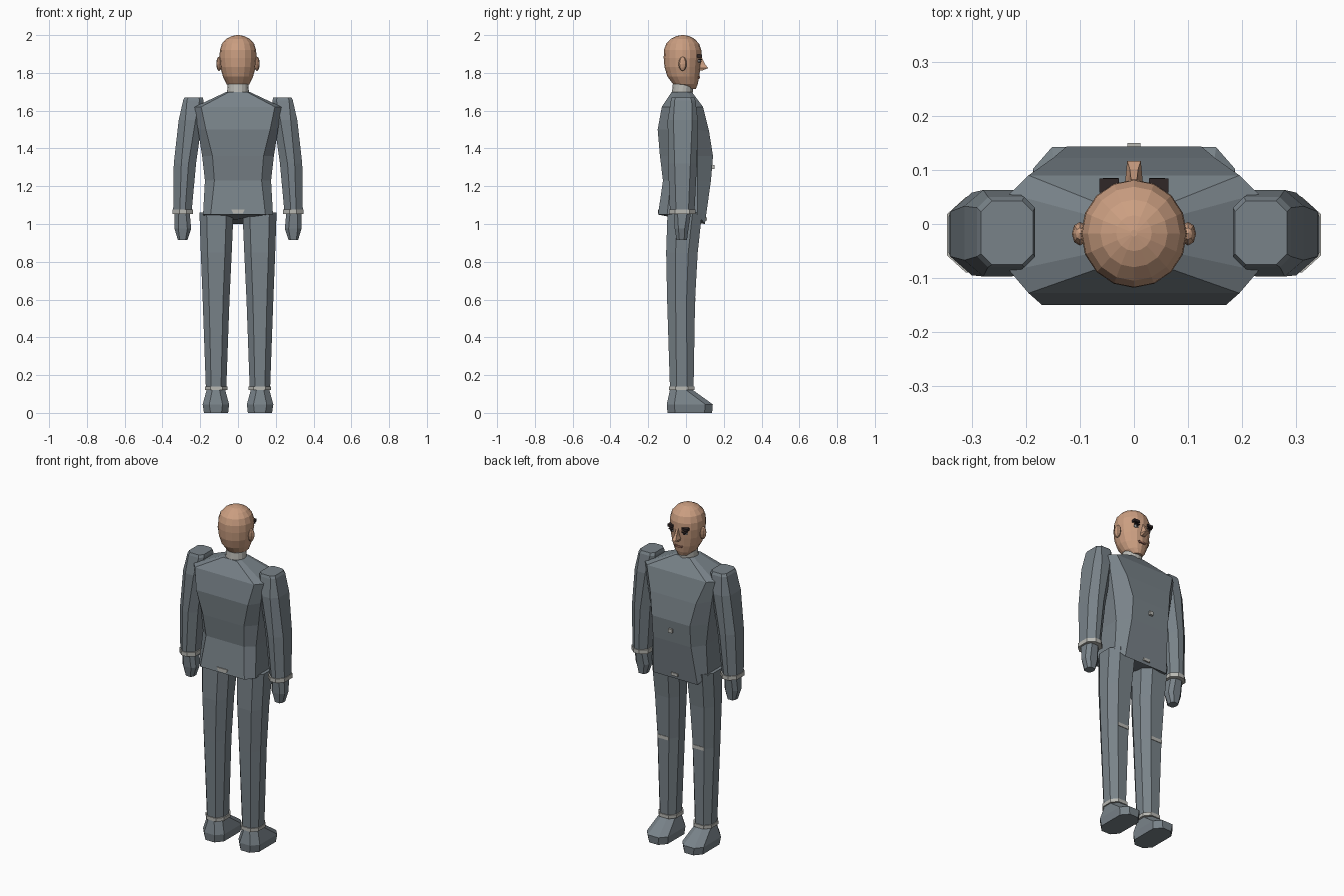
import bpy, bmesh, math


def material(name, rgb):
    m = bpy.data.materials.new(name)
    m.diffuse_color = (*rgb, 1)
    return m


SUIT = material("suit grey", (0.19, 0.225, 0.25))
SHIRT = material("shirt light grey", (0.48, 0.48, 0.45))
SKIN = material("skin", (0.60, 0.345, 0.22))
DARK = material("dark hair", (0.03, 0.02, 0.02))
EYE = material("eye white", (0.55, 0.55, 0.55))
LIP = material("lip brown", (0.38, 0.17, 0.12))


def loft(name, rings, mat):
    """Join equal-length rings of points with quads and cap both ends."""
    bm = bmesh.new()
    rows = [[bm.verts.new(p) for p in r] for r in rings]
    n = len(rows[0])
    for a, b in zip(rows, rows[1:]):
        for i in range(n):
            bm.faces.new((a[i], a[(i + 1) % n], b[(i + 1) % n], b[i]))
    bm.faces.new(rows[0])
    bm.faces.new(rows[-1])
    bmesh.ops.recalc_face_normals(bm, faces=bm.faces)
    me = bpy.data.meshes.new(name)
    bm.to_mesh(me)
    bm.free()
    me.materials.append(mat)
    ob = bpy.data.objects.new(name, me)
    bpy.context.collection.objects.link(ob)
    return ob


def octagon(z, x0, x1, y0, y1, cx, cy, s=1):
    """Rectangle with cut corners; s=-1 mirrors it."""
    pts = [(x0 + cx, y0), (x1 - cx, y0), (x1, y0 + cy), (x1, y1 - cy),
           (x1 - cx, y1), (x0 + cx, y1), (x0, y1 - cy), (x0, y0 + cy)]
    return [(s * x, y, z) for x, y in pts]


def ellipse(z, rx, y0, y1, n=16):
    ry, cy = (y1 - y0) / 2, (y0 + y1) / 2
    return [(rx * math.cos(math.tau * i / n), cy + ry * math.sin(math.tau * i / n), z)
            for i in range(n)]


def box(name, x0, x1, y0, y1, z0, z1, mat, taper=0.0):
    def ring(z, t):
        return [(x0 + t, y0, z), (x1 - t, y0, z), (x1 - t, y1, z), (x0 + t, y1, z)]
    return loft(name, [ring(z0, taper), ring(z1, 0)], mat)


def ball(name, loc, size, mat, u=10, v=6):
    bm = bmesh.new()
    bmesh.ops.create_uvsphere(bm, u_segments=u, v_segments=v, radius=1)
    for p in bm.verts:
        p.co = [c * k + o for c, k, o in zip(p.co, size, loc)]
    me = bpy.data.meshes.new(name)
    bm.to_mesh(me)
    bm.free()
    me.materials.append(mat)
    ob = bpy.data.objects.new(name, me)
    bpy.context.collection.objects.link(ob)


# Jacket: (z, back half width, back y, side x, side back y, side front y, front half width, front y, front z)
def jacket_ring(z, xb, yb, xs, sb, sf, xf, yf, zf):
    return [(-xb, yb, z), (xb, yb, z), (xs, sb, z), (xs, sf, z),
            (xf, yf, zf), (-xf, yf, zf), (-xs, sf, z), (-xs, sb, z)]


loft("jacket", [jacket_ring(*r) for r in [
    (1.05, 0.145, -0.148, 0.185, -0.10, 0.06, 0.145, 0.100, 1.00),
    (1.23, 0.125, -0.122, 0.175, -0.08, 0.06, 0.125, 0.132, 1.23),
    (1.36, 0.135, -0.138, 0.190, -0.08, 0.06, 0.125, 0.143, 1.36),
    (1.50, 0.170, -0.150, 0.212, -0.09, 0.06, 0.150, 0.122, 1.49),
    (1.62, 0.195, -0.128, 0.230, -0.087, 0.056, 0.195, 0.090, 1.62),
    (1.70, 0.045, -0.075, 0.060, -0.05, 0.01, 0.045, 0.030, 1.70)]], SUIT)

# Collar, buttons and hem tabs
loft("collar", [ellipse(1.69, 0.058, -0.075, 0.035), ellipse(1.74, 0.055, -0.07, 0.04)], SHIRT)
box("button", -0.012, 0.012, 0.13, 0.150, 1.29, 1.312, SHIRT)
box("back_hem_tab", -0.036, 0.036, -0.149, -0.141, 1.056, 1.077, SHIRT, 0.01)
box("front_hem_tab", -0.022, 0.022, 0.101, 0.110, 1.018, 1.035, SHIRT)

for s, side in ((-1, "left"), (1, "right")):
    # Sleeve, shirt cuff and hand
    loft(side + "_sleeve", [octagon(*r, s) for r in [
        (1.07, 0.245, 0.343, -0.085, 0.045, 0.035, 0.032),
        (1.32, 0.222, 0.340, -0.095, 0.058, 0.04, 0.035),
        (1.55, 0.190, 0.314, -0.097, 0.063, 0.035, 0.03),
        (1.655, 0.183, 0.290, -0.080, 0.050, 0.02, 0.02),
        (1.67, 0.187, 0.283, -0.075, 0.043, 0.02, 0.02)]], SUIT)
    loft(side + "_cuff", [octagon(z, 0.238, 0.346, -0.09, 0.05, 0.035, 0.032, s)
                          for z in (1.052, 1.076)], SHIRT)
    loft(side + "_hand", [octagon(*r, s) for r in [
        (0.915, 0.268, 0.318, -0.05, 0.005, 0.01, 0.015),
        (0.975, 0.248, 0.336, -0.06, 0.013, 0.02, 0.02),
        (1.055, 0.255, 0.335, -0.065, 0.025, 0.02, 0.02)]], SUIT)

    # Trouser leg with knee stripe and hem
    loft(side + "_leg", [octagon(*r, s) for r in [
        (0.13, 0.062, 0.170, -0.085, 0.040, 0.028, 0.035),
        (0.60, 0.045, 0.187, -0.100, 0.048, 0.034, 0.045),
        (0.85, 0.033, 0.197, -0.105, 0.062, 0.036, 0.05),
        (1.06, 0.024, 0.204, -0.098, 0.085, 0.038, 0.05)]], SUIT)
    a, b = sorted((s * 0.079, s * 0.153))
    box(side + "_knee_stripe", a, b, 0.043, 0.051, 0.59, 0.61, SHIRT)
    loft(side + "_trouser_hem", [octagon(z, 0.055, 0.174, -0.09, 0.045, 0.028, 0.035, s)
                                 for z in (0.12, 0.14)], SHIRT)

    # Shoe
    loft(side + "_shoe", [octagon(*r, s) for r in [
        (0.0, 0.052, 0.180, -0.098, 0.138, 0.035, 0.04),
        (0.045, 0.047, 0.187, -0.102, 0.142, 0.035, 0.04),
        (0.122, 0.068, 0.166, -0.085, 0.035, 0.03, 0.035)]], SUIT)

    # Ear, eye and eyebrow
    ball(side + "_ear", (s * 0.1, -0.018, 1.848), (0.015, 0.022, 0.038), SKIN, 8, 6)
    ball(side + "_eye", (s * 0.042, 0.069, 1.862), (0.016, 0.010, 0.008), EYE)
    ball(side + "_pupil", (s * 0.042, 0.077, 1.862), (0.006, 0.005, 0.007), DARK, 8, 6)
    a, b = sorted((s * 0.028, s * 0.064))
    box(side + "_eyebrow", a, b, 0.058, 0.084, 1.882, 1.897, DARK)
    box(side + "_eyelash", s * 0.043 - 0.014, s * 0.043 + 0.014, 0.066, 0.085, 1.869, 1.874, DARK)

# Head: stacked ellipses tapering to the chin
loft("head", [ellipse(*r) for r in [
    (1.715, 0.030, -0.005, 0.052), (1.74, 0.060, -0.068, 0.062),
    (1.78, 0.080, -0.098, 0.070), (1.83, 0.093, -0.114, 0.076),
    (1.88, 0.098, -0.118, 0.082), (1.92, 0.096, -0.117, 0.081),
    (1.955, 0.085, -0.105, 0.069), (1.98, 0.062, -0.080, 0.045),
    (1.995, 0.033, -0.050, 0.016), (2.0, 0.006, -0.023, -0.011)]], SKIN)

# Nose wedge and mouth
loft("nose", [[(-w, 0.06, z), (w, 0.06, z), (w * t, y, z), (-w * t, y, z)] for z, w, t, y in [
    (1.812, 0.013, 0.8, 0.085), (1.825, 0.018, 0.7, 0.117),
    (1.845, 0.013, 0.6, 0.102), (1.885, 0.009, 0.6, 0.082)]], SKIN)
box("mouth", -0.025, 0.025, 0.06, 0.074, 1.770, 1.780, LIP, 0.006)
